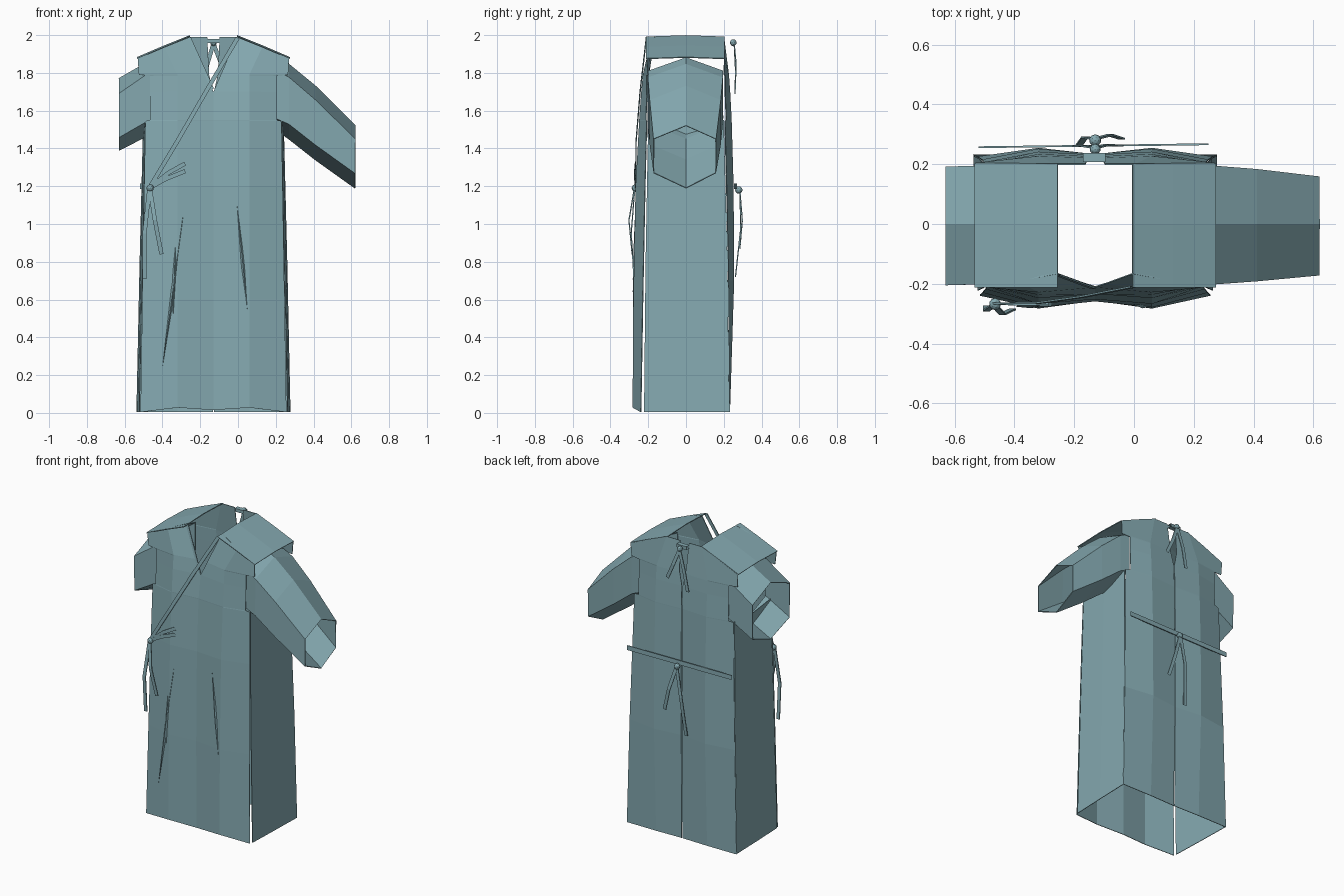
import bpy, bmesh
from mathutils import Vector

if "Cube" in bpy.data.objects:
    bpy.data.objects.remove(bpy.data.objects["Cube"], do_unlink=True)

CX = -0.13  # centre line of the gown body

cloth = bpy.data.materials.new("teal_cloth")
cloth.use_nodes = True
color = (0.235, 0.40, 0.44, 1)
cloth.diffuse_color = color
cloth.node_tree.nodes["Principled BSDF"].inputs["Base Color"].default_value = color


def finish(name, bm, mirror=False, thick=0.0, origin=0.0):
    bmesh.ops.recalc_face_normals(bm, faces=bm.faces)
    mesh = bpy.data.meshes.new(name)
    bm.to_mesh(mesh)
    bm.free()
    mesh.materials.append(cloth)
    obj = bpy.data.objects.new(name, mesh)
    obj.location.x = origin
    bpy.context.collection.objects.link(obj)
    if mirror:
        obj.modifiers.new("mirror", 'MIRROR').merge_threshold = 0.0005
    if thick:
        solid = obj.modifiers.new("cloth", 'SOLIDIFY')
        solid.thickness, solid.offset = thick, 0
    return obj


def sheet(name, rows, closed=False, **options):
    """Skin a grid of point rows."""
    bm = bmesh.new()
    grid = [[bm.verts.new(p) for p in row] for row in rows]
    for a, b in zip(grid, grid[1:]):
        n = len(a)
        for i in range(n if closed else n - 1):
            j = (i + 1) % n
            bm.faces.new((a[i], a[j], b[j], b[i]))
    return finish(name, bm, **options)


def panel(name, rows):
    """Half panel, mirrored: each row gives inner edge, middle fold and outer edge."""
    return sheet(name, rows, mirror=True, thick=0.004, origin=CX)


def level(z, x_out, y_in, y_mid, y_out, x_in=0.0):
    """One level panel row with the fold at a fixed width."""
    return [(x_in, y_in, z), (0.19, y_mid, z), (x_out, y_out, z)]


def strap(name, points, width=0.022, thick=0.006):
    """Flat ribbon following a path, facing front or back."""
    pts = [Vector(p) for p in points]
    rows = []
    for i, p in enumerate(pts):
        t = pts[min(i + 1, len(pts) - 1)] - pts[max(i - 1, 0)]
        side = Vector((t.z, 0, -t.x)).normalized() * width / 2
        deep = Vector((0, thick / 2, 0))
        rows.append([p + side + deep, p - side + deep, p - side - deep, p + side - deep])
    return sheet(name, rows, closed=True)


def knot(name, centre, radius=0.02):
    bm = bmesh.new()
    bmesh.ops.create_icosphere(bm, subdivisions=2, radius=radius)
    bmesh.ops.translate(bm, verts=bm.verts, vec=centre)
    return finish(name, bm)


# Front panel with V neck and armhole notches
panel("front_panel", [
    [(0, -0.255, 0.015), (0.19, -0.281, 0.028), (0.386, -0.238, 0.004)],
    level(0.6, 0.376, -0.257, -0.277, -0.228),
    level(1.2, 0.366, -0.25, -0.265, -0.216),
    level(1.545, 0.36, -0.232, -0.246, -0.207),
    level(1.55, 0.335, -0.232, -0.246, -0.211),
    level(1.70, 0.335, -0.21, -0.235, -0.206),
    level(1.785, 0.335, -0.198, -0.227, -0.206, 0.037),
    level(1.79, 0.395, -0.1975, -0.2265, -0.2, 0.039),
    [(0.128, -0.165, 1.995), (0.26, -0.19, 1.938), (0.4, -0.207, 1.875)]])

# Back halves, split along the seam and open in a keyhole under the neck tie
SEAM = 0.0025
panel("back_panel", [
    level(0.004, 0.408, 0.226, 0.231, 0.23, SEAM),
    level(0.7, 0.392, 0.232, 0.253, 0.224, SEAM),
    level(1.2, 0.378, 0.232, 0.25, 0.214, SEAM),
    level(1.545, 0.37, 0.23, 0.24, 0.205, SEAM),
    level(1.55, 0.335, 0.23, 0.24, 0.212, SEAM),
    level(1.7, 0.335, 0.224, 0.232, 0.206, SEAM),
    level(1.785, 0.335, 0.219, 0.226, 0.206, 0.022),
    level(1.79, 0.395, 0.2185, 0.2255, 0.2, 0.023),
    [(0.033, 0.2, 1.99), (0.135, 0.2, 1.99), (0.4, 0.203, 1.875)]])

# Side panels, flaring to the back and rising inside the sleeves
sheet("side_panels", [
    [(0.392, -0.222, 0.005), (0.4, 0, 0.005), (0.406, 0.228, 0.005)],
    [(0.374, -0.214, 0.8), (0.383, 0, 0.8), (0.389, 0.22, 0.8)],
    [(0.36, -0.2, 1.55), (0.366, 0, 1.53), (0.37, 0.2, 1.55)]],
    mirror=True, thick=0.004, origin=CX)

# Shoulder yokes
sheet("shoulder_yokes", [
    [(0.125, y, 1.997 - d), (0.26, y, 1.943 - d), (0.403, y, 1.882 - d)]
    for y, d in ((-0.212, 0.007), (0, 0), (0.203, 0.007))],
    mirror=True, thick=0.005, origin=CX)


def sleeve(name, stations):
    """Six-sided sleeve: x, front y, back y, four heights per station."""
    sheet(name, [[(x, 0, top), (x, back, high), (x, back, low),
                  (x, 0, bottom), (x, front, low), (x, front, high)]
                 for x, front, back, top, high, low, bottom in stations],
          closed=True, thick=0.005)


sleeve("left_sleeve", [
    (0.2, -0.197, 0.195, 1.88, 1.81, 1.56, 1.5),
    (0.27, -0.2, 0.193, 1.845, 1.775, 1.53, 1.45),
    (0.41, -0.19, 0.182, 1.73, 1.655, 1.42, 1.34),
    (0.62, -0.17, 0.157, 1.52, 1.45, 1.27, 1.19)])
sleeve("right_sleeve", [
    (-0.455, -0.198, 0.195, 1.87, 1.81, 1.56, 1.48),
    (-0.63, -0.203, 0.19, 1.77, 1.69, 1.46, 1.39)])

# Wrap edge, neck trim and side tie on the front
strap("wrap_edge", [(-0.002, -0.21, 1.985), (-0.17, -0.243, 1.7),
                    (-0.32, -0.264, 1.44), (-0.47, -0.266, 1.19)])
strap("neck_trim", [(-0.257, -0.17, 1.985), (-0.135, -0.215, 1.715)], 0.016)
knot("side_knot", (-0.465, -0.268, 1.19))
strap("side_loop_upper", [(-0.47, -0.266, 1.19), (-0.37, -0.27, 1.27), (-0.28, -0.268, 1.32)])
strap("side_loop_lower", [(-0.47, -0.266, 1.19), (-0.38, -0.271, 1.24), (-0.28, -0.271, 1.28)])
strap("side_tail_short", [(-0.465, -0.275, 1.18), (-0.44, -0.302, 1.02), (-0.405, -0.285, 0.84)])
strap("side_tail_long", [(-0.47, -0.272, 1.18), (-0.495, -0.29, 0.95), (-0.495, -0.275, 0.71)])

# Waist tie on the back
strap("waist_strap", [(-0.52, 0.257, 1.2), (CX, 0.262, 1.2), (0.25, 0.267, 1.2)], 0.03)
knot("waist_knot", (CX, 0.28, 1.18))
strap("waist_tail_short", [(CX, 0.285, 1.18), (-0.08, 0.298, 1.02), (-0.04, 0.285, 0.87)])
strap("waist_tail_long", [(CX, 0.285, 1.18), (-0.165, 0.29, 0.98), (-0.185, 0.262, 0.72)])

# Neck tie on the back
strap("neck_strap", [(-0.17, 0.222, 1.968), (-0.095, 0.222, 1.968)], 0.022, 0.03)
knot("neck_knot", (CX, 0.25, 1.96), 0.018)
strap("neck_tail_short", [(CX, 0.255, 1.955), (-0.09, 0.265, 1.85), (-0.045, 0.262, 1.75)])
strap("neck_tail_long", [(CX, 0.255, 1.955), (-0.17, 0.262, 1.82), (-0.195, 0.26, 1.69)])

# Slim pressed folds on the skirt front
folds = [((-0.29, 1.05), (-0.4, 0.24)), ((-0.33, 0.92), (-0.345, 0.5)),
         ((-0.005, 1.1), (0.06, 0.44))]
for i, ((xa, za), (xb, zb)) in enumerate(folds):
    bm = bmesh.new()
    mid_x, mid_z = (xa + xb) / 2, (za + zb) / 2
    tip_a, tip_b = bm.verts.new((xa, -0.268, za)), bm.verts.new((xb, -0.276, zb))
    left = bm.verts.new((mid_x - 0.01, -0.27, mid_z))
    ridge = bm.verts.new((mid_x, -0.282, mid_z))
    right = bm.verts.new((mid_x + 0.01, -0.27, mid_z))
    for a, b in ((left, ridge), (ridge, right), (right, left)):
        bm.faces.new((tip_a, a, b))
        bm.faces.new((tip_b, b, a))
    finish(f"skirt_fold_{i + 1}", bm)
